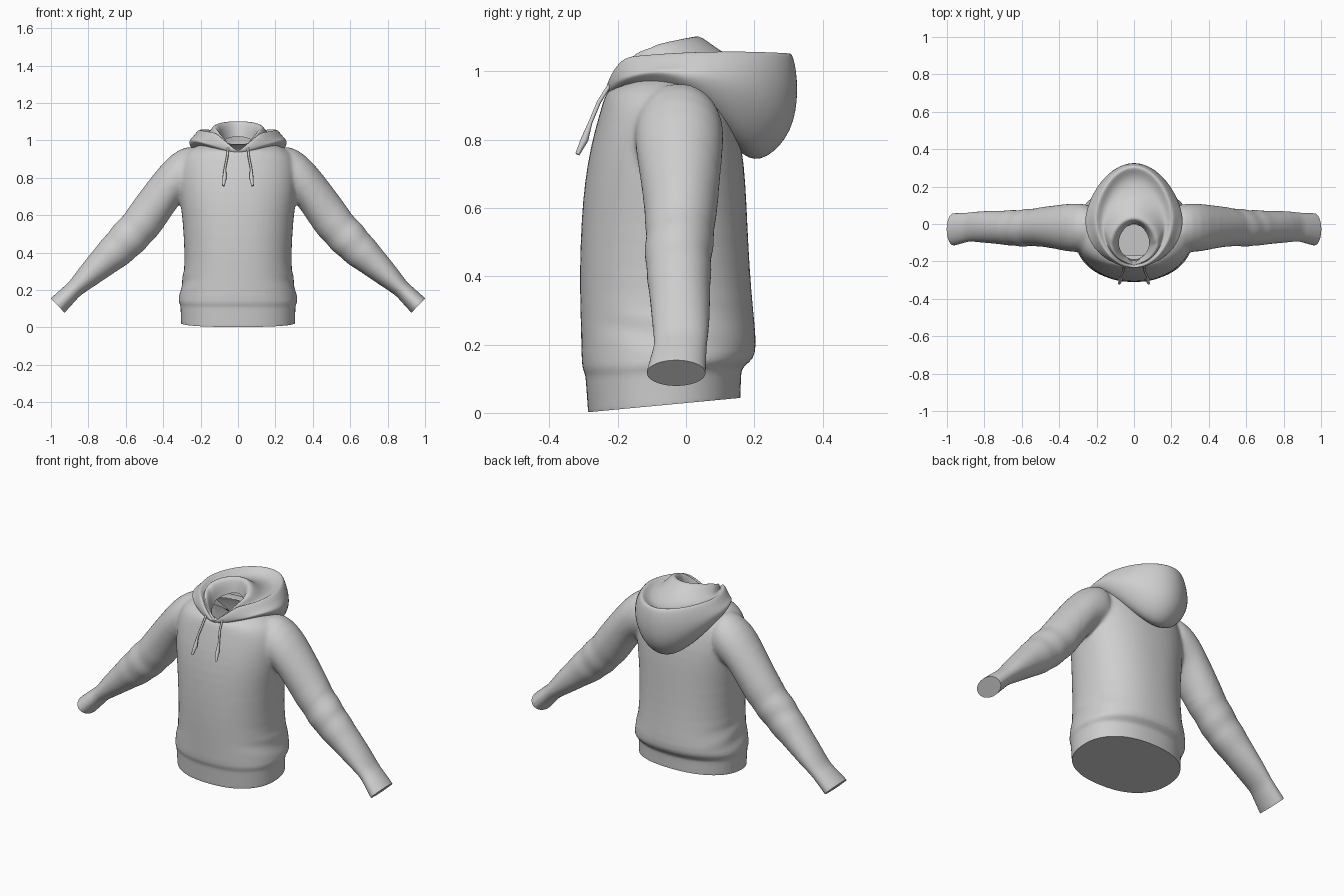
import bpy, bmesh
from math import sin, cos, pi, exp
from mathutils import Vector

cube = bpy.data.objects.get("Cube")
if cube:
    bpy.data.objects.remove(cube)

fabric = bpy.data.materials.new("grey_fabric")
fabric.use_nodes = True
grey = (0.62, 0.62, 0.62, 1)
fabric.diffuse_color = grey
fabric.node_tree.nodes["Principled BSDF"].inputs["Base Color"].default_value = grey

N = 40


def power(v, p):
    return abs(v) ** p * (1 if v >= 0 else -1)


def ring(rx, yf, yb, zf, zs=None, zb=None, box=1.0, dip=0.0, taper=0.0):
    """Loop with front, side and back heights, a V notch in front and a narrower back."""
    zs = zf if zs is None else zs
    zb = zf if zb is None else zb
    pts = []
    for i in range(N):
        a = 2 * pi * i / N
        s, c = power(sin(a), box), power(cos(a), box)
        z = zs + (zb - zf) / 2 * s + ((zb + zf) / 2 - zs) * s * s
        x = rx * c
        if s < 0:
            z -= dip * max(0, 1 - abs(x) / .12)
        else:
            x *= 1 - taper * s
        pts.append(Vector((x, (yf + yb) / 2 + (yb - yf) / 2 * s, z)))
    return pts


def sleeve_ring(side, top, bottom, yf, yb):
    """Loop between an upper and a lower outline point."""
    t, b = Vector((top[0], 0, top[1])), Vector((bottom[0], 0, bottom[1]))
    pts = []
    for i in range(N):
        a = 2 * pi * i / N
        p = (t + b) / 2 + (t - b) / 2 * sin(a)
        p.y = (yf + yb) / 2 + (yb - yf) / 2 * cos(a)
        p.x *= side
        pts.append(p)
    return pts


def loft(bm, rings, caps=False):
    loops = [[bm.verts.new(p) for p in r] for r in rings]
    for lo, hi in zip(loops, loops[1:]):
        for i in range(N):
            j = (i + 1) % N
            bm.faces.new((lo[i], lo[j], hi[j], hi[i]))
    if caps:
        bm.faces.new(loops[0])
        bm.faces.new(loops[-1])


def make_object(name, bm):
    bmesh.ops.recalc_face_normals(bm, faces=bm.faces)
    mesh = bpy.data.meshes.new(name)
    bm.to_mesh(mesh)
    bm.free()
    mesh.materials.append(fabric)
    obj = bpy.data.objects.new(name, mesh)
    bpy.context.collection.objects.link(obj)
    return obj


def smooth(obj, angle):
    bpy.ops.object.select_all(action="DESELECT")
    obj.select_set(True)
    bpy.context.view_layer.objects.active = obj
    bpy.ops.object.shade_smooth_by_angle(angle=angle)


def trim(bm, point, normal):
    """Cut a clean flat end and close it."""
    cut = bmesh.ops.bisect_plane(bm, geom=bm.verts[:] + bm.edges[:] + bm.faces[:],
                                 plane_co=point, plane_no=normal, clear_outer=True)
    edges = [g for g in cut["geom_cut"] if isinstance(g, bmesh.types.BMEdge)]
    bmesh.ops.holes_fill(bm, edges=edges)


# Torso with hem band, overlong at the bottom
torso = [
    (.304, -.284, .158, -.06, -.04, -.02),
    (.305, -.287, .16, 0, .02, .042),
    (.308, -.294, .162, .09, .10, .115),
    (.309, -.295, .164, .115, .125, .135),
    (.323, -.306, .20, .127, .14, .155),
    (.308, -.307, .208, .20),
    (.287, -.31, .197, .30),
    (.287, -.312, .187, .42),
    (.295, -.307, .18, .56),
    (.31, -.298, .175, .67),
    (.32, -.28, .165, .78),
    (.315, -.255, .14, .87),
    (.285, -.238, .115, .93, .94, .935),
    (.20, -.222, .08, .952, .985, .97),
    (.10, -.19, .02, .94, .995, .985),
]
bm = bmesh.new()
loft(bm, [ring(*r, box=0.88) for r in torso], caps=True)

# Sleeves: upper point, lower point, front and back, overlong at the wrist
sleeve = [
    ((.20, .99), (.20, .71), -.145, .105),
    ((.32, .957), (.28, .69), -.152, .112),
    ((.405, .88), (.32, .655), -.147, .108),
    ((.48, .78), (.37, .575), -.132, .10),
    ((.55, .69), (.43, .49), -.12, .09),
    ((.605, .605), (.50, .42), -.117, .08),
    ((.67, .54), (.57, .35), -.122, .075),
    ((.77, .415), (.66, .295), -.107, .07),
    ((.86, .305), (.76, .225), -.10, .07),
    ((.903, .24), (.845, .172), -.092, .062),
    ((.93, .22), (.865, .146), -.097, .06),
    ((1.002, .155), (.927, .079), -.117, .058),
    ((1.035, .125), (.955, .045), -.122, .058),
]
for side in (1, -1):
    loft(bm, [sleeve_ring(side, *r) for r in sleeve], caps=True)
body = make_object("sweater_body", bm)

# Merge torso and sleeves into one cloth surface
sub = body.modifiers.new("round", "SUBSURF")
sub.levels = 1
remesh = body.modifiers.new("merge", "REMESH")
remesh.mode = "VOXEL"
remesh.voxel_size = 0.008
merged = bpy.data.meshes.new_from_object(
    body.evaluated_get(bpy.context.evaluated_depsgraph_get()))
body.modifiers.clear()

bm = bmesh.new()
bm.from_mesh(merged)
joints = [v for v in bm.verts if .14 < abs(v.co.x) < .45 and v.co.z > .54]
for _ in range(14):
    bmesh.ops.smooth_vert(bm, verts=joints, factor=0.5, use_axis_x=True,
                          use_axis_y=True, use_axis_z=True)
# Soft folds at the elbows and the waist
bm.normal_update()
for v in bm.verts:
    x, y, z = abs(v.co.x), v.co.y, v.co.z
    along = .68 * x - .74 * z
    elbow = exp(-((along - .05) / .12) ** 2) if x > .42 else 0
    waist = exp(-((z - .25) / .07) ** 2) * (x / .3) ** 4 if x < .33 else 0
    v.co += v.normal * (.002 * elbow * sin(48 * along + 9 * y)
                        + .003 * waist * sin(55 * z + 14 * y))
# Flat hem and cuffs
trim(bm, (0, -.287, .002), (0, .042, -.447))
for side in (1, -1):
    trim(bm, (side * .9645, 0, .117), (side * .71, 0, -.70))
# Neck hole
hole = [v for v in bm.verts if v.co.z > .88 and v.co.x ** 2 + (v.co.y + .1) ** 2 < .09 ** 2]
bmesh.ops.delete(bm, geom=hole, context="VERTS")
bm.to_mesh(merged)
bm.free()
body.data = merged
smooth(body, 0.8)

# Collar rolling outward into the hanging hood: loop shape and depth of the V
hood = [
    ((.082, -.19, .0, .96, .99, 1.02), .03),
    ((.10, -.205, .015, 1.03, 1.07, 1.10), .09),
    ((.13, -.212, .04, 1.04, 1.085, 1.11), .10),
    ((.15, -.215, .12, 1.03, 1.05, 1.04), .09),
    ((.17, -.219, .24, 1.025, 1.03, 1.01), .09),
    ((.20, -.228, .297, 1.04, 1.06, 1.055), .10),
    ((.215, -.234, .315, 1.03, 1.055, 1.056), .09),
    ((.245, -.236, .332, .995, 1.015, .95), .055),
    ((.262, -.233, .315, .965, .995, .82), .03),
    ((.262, -.227, .235, .95, .975, .737), .02),
    ((.235, -.21, .17, .94, .96, .74), .02),
    ((.18, -.17, .08, .92, .93, .85), 0),
]
bm = bmesh.new()
loft(bm, [ring(*r, dip=d, taper=.12) for r, d in hood])
hood_obj = make_object("hood", bm)
hood_obj.modifiers.new("round", "SUBSURF").levels = 2
hood_obj.modifiers["round"].render_levels = 2
smooth(hood_obj, pi)

# Drawstrings with knotted ends
path = [(.052, -.22, .965), (.058, -.255, .91), (.07, -.28, .85),
        (.072, -.297, .80), (.078, -.318, .757)]
widths = [1, 1, 1, 1.9, 1.1]
for side, name in ((1, "left_drawstring"), (-1, "right_drawstring")):
    curve = bpy.data.curves.new(name, "CURVE")
    curve.dimensions = "3D"
    curve.bevel_depth = .006
    curve.bevel_resolution = 2
    curve.use_fill_caps = True
    spline = curve.splines.new("POLY")
    spline.points.add(len(path) - 1)
    for pt, (x, y, z), w in zip(spline.points, path, widths):
        pt.co = (side * x, y, z, 1)
        pt.radius = w
    spline.use_smooth = True
    curve.materials.append(fabric)
    bpy.context.collection.objects.link(bpy.data.objects.new(name, curve))
